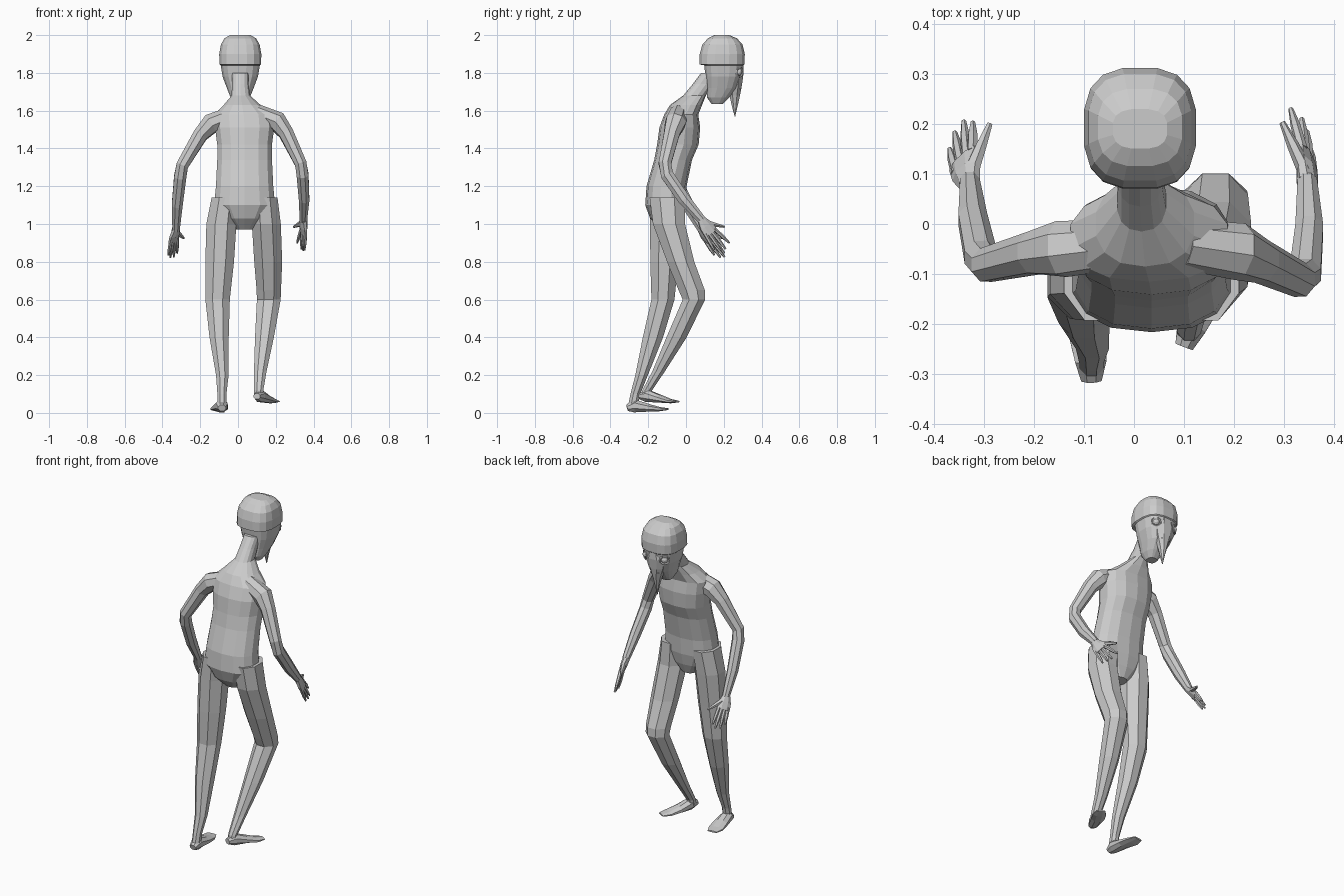
import bpy, math
from mathutils import Vector


def skin(name, rings):
    """Join rings of equal point count into a closed, flat-shaded mesh."""
    n = len(rings[0])
    verts = [p for r in rings for p in r]
    faces = [(i * n + j, i * n + (j + 1) % n, (i + 1) * n + (j + 1) % n, (i + 1) * n + j)
             for i in range(len(rings) - 1) for j in range(n)]
    faces += [tuple(range(n))[::-1], tuple(range(len(verts) - n, len(verts)))]
    me = bpy.data.meshes.new(name)
    me.from_pydata(verts, [], faces)
    ob = bpy.data.objects.new(name, me)
    bpy.context.collection.objects.link(ob)
    bpy.context.view_layer.objects.active = ob
    ob.select_set(True)
    bpy.ops.object.mode_set(mode='EDIT')
    bpy.ops.mesh.select_all(action='SELECT')
    bpy.ops.mesh.normals_make_consistent(inside=False)
    bpy.ops.object.mode_set(mode='OBJECT')
    ob.select_set(False)
    return ob


def unit_ring(n, power):
    def s(v):
        return math.copysign(abs(v) ** power, v)
    return [(s(math.cos(math.tau * (k + .5) / n)), s(math.sin(math.tau * (k + .5) / n)))
            for k in range(n)]


def loft(name, rows, n=8, power=1.0):
    """Horizontal rings: x, y, z, x radius, y radius."""
    return skin(name, [[(x + a * c, y + b * s, z) for c, s in unit_ring(n, power)]
                       for x, y, z, a, b in rows])


def tube(name, rows, n=8, side=(1, 0, 0)):
    """Rings across a path: x, y, z, radius along side, other radius."""
    pts = [Vector(r[:3]) for r in rows]
    rings = []
    for i, r in enumerate(rows):
        t = (pts[min(i + 1, len(pts) - 1)] - pts[max(i - 1, 0)]).normalized()
        u = Vector(side)
        u = (u - t * u.dot(t)).normalized()
        v = t.cross(u)
        rings.append([pts[i] + u * r[3] * c + v * r[4] * s for c, s in unit_ring(n, 1)])
    return skin(name, rings)


# Torso with pelvis, shoulders and neck
loft("torso", [
    (.035, -.09, .97, .045, .045), (.035, -.105, 1.03, .11, .085),
    (.035, -.11, 1.1, .165, .106), (.035, -.103, 1.2, .155, .106),
    (.035, -.068, 1.34, .148, .1), (.035, -.043, 1.42, .148, .11),
    (.035, -.033, 1.51, .16, .108), (.03, -.025, 1.58, .16, .09),
    (.022, 0, 1.63, .1, .085), (.015, .045, 1.68, .05, .06),
    (.012, .09, 1.74, .045, .055), (.012, .13, 1.8, .045, .05)], 14, .85)

# Skull, overhanging the neck at the back
HX = .012
loft("head", [
    (HX, .165, 1.635, .03, .03), (HX, .17, 1.67, .052, .06),
    (HX, .19, 1.72, .072, .082), (HX, .198, 1.78, .095, .096),
    (HX, .2, 1.84, .105, .105), (HX, .19, 1.845, .112, .121),
    (HX, .192, 1.9, .113, .121), (HX, .193, 1.95, .104, .108),
    (HX, .193, 1.983, .085, .078), (HX, .19, 2.0, .055, .04)], 16, .72)

# Pointed face plate hanging down like a beak
loft("beak", [
    (HX, .262, 1.86, .05, .045), (HX, .268, 1.8, .07, .04),
    (HX, .262, 1.74, .052, .038), (HX, .258, 1.68, .028, .03),
    (HX, .258, 1.63, .014, .018), (HX, .259, 1.57, .002, .002)], 8)

# Eyes with rims, and nostrils
for s in (-1, 1):
    tag = "left" if s < 0 else "right"
    rot = (math.radians(90), 0, math.radians(-38 * s))
    bpy.ops.mesh.primitive_torus_add(major_segments=12, minor_segments=4, major_radius=.026,
                                     minor_radius=.005, rotation=rot,
                                     location=(HX + s * .066, .283, 1.805))
    bpy.context.object.name = tag + "_eye_rim"
    bpy.ops.mesh.primitive_uv_sphere_add(segments=10, ring_count=6, radius=.02, rotation=rot,
                                         location=(HX + s * .062, .278, 1.805))
    bpy.context.object.name = tag + "_eye"
    bpy.ops.mesh.primitive_uv_sphere_add(segments=8, ring_count=4, radius=.008,
                                         location=(HX + s * .022, .281, 1.715))
    bpy.context.object.name = tag + "_nostril"
    for o in bpy.context.selected_objects:
        o.select_set(False)

# Arms
tube("left_arm", [
    (-.03, -.04, 1.575, .05, .05), (-.145, -.05, 1.53, .055, .058),
    (-.2, -.058, 1.47, .042, .045), (-.295, -.082, 1.31, .035, .036),
    (-.306, -.065, 1.25, .035, .037), (-.322, .01, 1.1, .031, .035),
    (-.328, .085, .97, .021, .024)])
tube("right_arm", [
    (.1, -.04, 1.585, .05, .05), (.21, -.055, 1.54, .055, .058),
    (.255, -.075, 1.48, .042, .045), (.332, -.112, 1.32, .034, .036),
    (.342, -.1, 1.26, .034, .037), (.35, -.01, 1.13, .03, .035),
    (.346, .085, 1.02, .021, .024)])


def hand(tag, wrist, k0, k1, tips, thumb):
    """Palm from the wrist to a knuckle line, four fingers and a thumb."""
    w, k0, k1 = Vector(wrist), Vector(k0), Vector(k1)
    side, mid = k1 - k0, (k0 + k1) / 2
    half = side.length / 2
    tube(tag + "_palm", [(*w, .023, .021), (*w.lerp(mid, .5), half + .006, .018),
                         (*mid, half + .009, .012)], 8, side)
    for i, tip in enumerate(tips):
        a, b = k0.lerp(k1, i / 3), Vector(tip)
        a = a.lerp(w, .15)
        tube(f"{tag}_finger_{i + 1}", [(*a, .011, .011), (*a.lerp(b, .6), .010, .010),
                                       (*b, .005, .005)], 6, side)
    a, b = w.lerp(k1, .3), Vector(thumb)
    tube(tag + "_thumb", [(*a, .018, .016), (*a.lerp(b, .55), .012, .012),
                          (*b, .006, .006)], 6, side)


hand("left", (-.328, .08, .975), (-.36, .105, .905), (-.322, .155, .915),
     [(-.368, .15, .835), (-.358, .183, .822), (-.34, .205, .825), (-.322, .203, .845)],
     (-.288, .2, .925))
hand("right", (.346, .08, 1.025), (.358, .105, .935), (.334, .162, .965),
     [(.352, .15, .862), (.345, .185, .86), (.335, .21, .868), (.313, .23, .9)],
     (.296, .203, .985))

# Legs: the right knee is pushed forward
loft("left_leg", [
    (-.07, -.1, 1.14, .075, .1), (-.088, -.105, 1.0, .086, .092),
    (-.097, -.115, .8, .082, .08), (-.108, -.122, .6, .07, .066),
    (-.1, -.175, .4, .055, .058), (-.083, -.235, .2, .036, .036),
    (-.085, -.268, .1, .026, .028), (-.085, -.278, .05, .026, .028)], 8)
loft("right_leg", [
    (.14, -.1, 1.14, .075, .1), (.15, -.09, 1.0, .083, .092),
    (.16, -.028, .8, .08, .078), (.163, .03, .65, .07, .075),
    (.163, .042, .6, .068, .064), (.14, -.05, .4, .054, .058),
    (.118, -.145, .22, .036, .036), (.11, -.205, .12, .026, .028),
    (.11, -.212, .08, .026, .028)], 8)

# Feet
tube("left_foot", [
    (-.085, -.312, .026, .022, .018), (-.086, -.275, .038, .034, .038),
    (-.094, -.2, .027, .044, .022), (-.104, -.14, .02, .046, .012),
    (-.11, -.095, .02, .03, .005)])
tube("right_foot", [
    (.1, -.245, .088, .02, .017), (.115, -.205, .09, .032, .035),
    (.145, -.14, .075, .04, .022), (.178, -.085, .062, .04, .012),
    (.2, -.045, .06, .026, .005)], 8, (1, -.5, 0))
